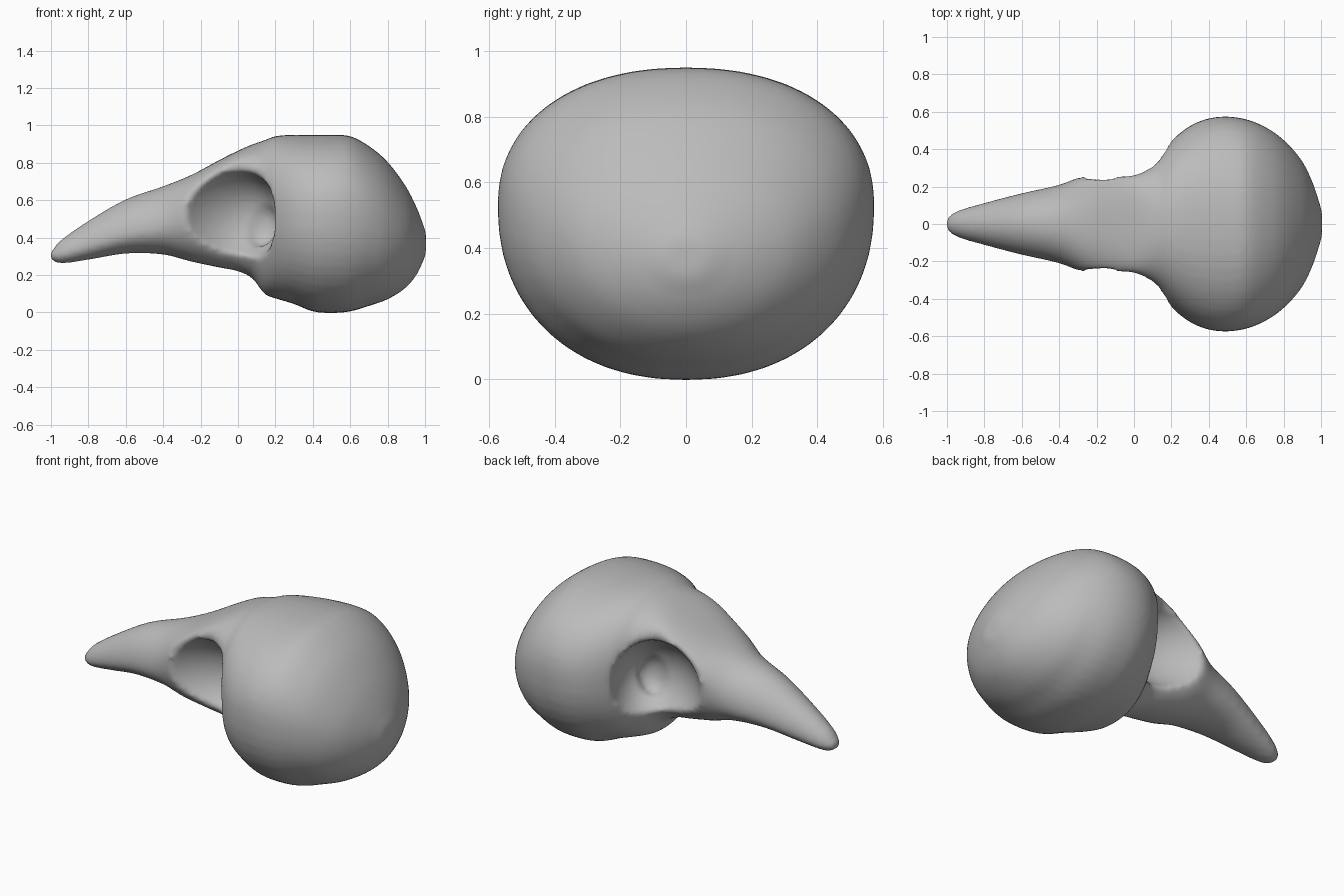
import bpy, bmesh, math
from mathutils import Vector

default = bpy.data.objects.get("Cube")
if default:
    bpy.data.objects.remove(default, do_unlink=True)

bone = bpy.data.materials.new("bone grey")
bone.use_nodes = True
bone.diffuse_color = (0.5, 0.5, 0.5, 1)
bone.node_tree.nodes["Principled BSDF"].inputs["Base Color"].default_value = (0.5, 0.5, 0.5, 1)

# Cross-sections from beak tip to back of the braincase:
# x, bottom, top, half width, height of the widest point, squareness
SECTIONS = [
    (-1.005, .28, .32, .03, .3, 2), (-.95, .262, .385, .068, .31, 2), (-.8, .282, .49, .113, .36, 2),
    (-.6, .315, .605, .165, .42, 2), (-.4, .31, .675, .21, .47, 2.1), (-.25, .272, .735, .262, .58, 2.3),
    (-.1, .24, .815, .262, .72, 2.5), (0, .22, .865, .262, .78, 2.5), (.08, .18, .9, .3, .73, 2.4),
    (.14, .1, .92, .365, .62, 2.3), (.2, .075, .943, .445, .55, 2.25), (.3, .045, .95, .525, .53, 2.2),
    (.4, .005, .95, .565, .53, 2.2), (.5, -.003, .95, .575, .53, 2.2), (.6, .005, .943, .56, .52, 2.2),
    (.7, .035, .89, .52, .5, 2.15), (.8, .07, .805, .45, .46, 2.1), (.9, .135, .67, .335, .42, 2),
    (.96, .21, .55, .21, .39, 2), (1.005, .31, .43, .07, .37, 2),
]
SIDES = 48
STEPS = 5


def power(value, squareness):
    return math.copysign(abs(value) ** (2 / squareness), value)


def smooth_sections(sections):
    """Curve the sections lengthwise, keeping the given ones."""
    result = []
    last = len(sections) - 1
    for k in range(last):
        p, q = sections[k], sections[k + 1]
        before, after = sections[max(k - 1, 0)], sections[min(k + 2, last)]
        span = q[0] - p[0]
        for step in range(STEPS):
            t = step / STEPS
            row = []
            for a, b, c, d in zip(before, p, q, after):
                m = (c - a) / (q[0] - before[0]) * span
                n = (d - b) / (after[0] - p[0]) * span
                row.append(b + m * t + (3 * (c - b) - 2 * m - n) * t ** 2
                           + (2 * (b - c) + m + n) * t ** 3)
            result.append(row)
    return result + [sections[-1]]


def make_object(name, bm):
    mesh = bpy.data.meshes.new(name)
    bmesh.ops.recalc_face_normals(bm, faces=bm.faces)
    bm.to_mesh(mesh)
    bm.free()
    obj = bpy.data.objects.new(name, mesh)
    bpy.context.collection.objects.link(obj)
    return obj


def loft(name, sections):
    bm = bmesh.new()
    rings = []
    for x, low, high, width, level, square in sections:
        ring = []
        for i in range(SIDES):
            a = math.tau * i / SIDES
            rise = power(math.sin(a), square)
            reach = high - level if rise > 0 else level - low
            ring.append(bm.verts.new((x, width * power(math.cos(a), square), level + reach * rise)))
        rings.append(ring)
    for r, s in zip(rings, rings[1:]):
        for i in range(SIDES):
            j = (i + 1) % SIDES
            bm.faces.new((r[i], r[j], s[j], s[i]))
    bm.faces.new(rings[0])
    bm.faces.new(rings[-1])
    return make_object(name, bm)


def ellipsoid(name, centre, radii, lean):
    """Ellipsoid that leans towards the beak as it opens outwards."""
    bm = bmesh.new()
    bmesh.ops.create_icosphere(bm, subdivisions=4, radius=1)
    for v in bm.verts:
        v.co = Vector(c + r * p for c, r, p in zip(centre, radii, v.co))
        v.co.x -= lean * (abs(v.co.y) - abs(centre[1]))
    obj = make_object(name, bm)
    obj.hide_render = True
    return obj


skull = loft("skull", smooth_sections(SECTIONS))

# Eye sockets on both sides, with a nerve opening at the back of each
cutters = []
for name, side in (("left", 1), ("right", -1)):
    cutters.append(ellipsoid(name + "_socket_cutter", (-.11, side * .45, .51), (.3, .38, .29), .45))
    cutters.append(ellipsoid(name + "_nerve_cutter", (.12, side * .13, .47), (.1, .07, .12), 0))
for cutter in cutters:
    cut = skull.modifiers.new(cutter.name, "BOOLEAN")
    cut.operation = "DIFFERENCE"
    cut.solver = "EXACT"
    cut.object = cutter

# Fuse into one even surface and soften the rims
remesh = skull.modifiers.new("fuse", "REMESH")
remesh.mode = "VOXEL"
remesh.voxel_size = .018
soften = skull.modifiers.new("soften", "SMOOTH")
soften.factor = .5
soften.iterations = 6

# Apply the modifiers and drop the cutters
graph = bpy.context.evaluated_depsgraph_get()
final = bpy.data.meshes.new_from_object(skull.evaluated_get(graph))
skull.modifiers.clear()
skull.data = final
for cutter in cutters:
    bpy.data.objects.remove(cutter, do_unlink=True)

final.materials.clear()
final.materials.append(bone)
bpy.ops.object.select_all(action="DESELECT")
skull.select_set(True)
bpy.context.view_layer.objects.active = skull
bpy.ops.object.shade_smooth_by_angle(angle=math.radians(50))
